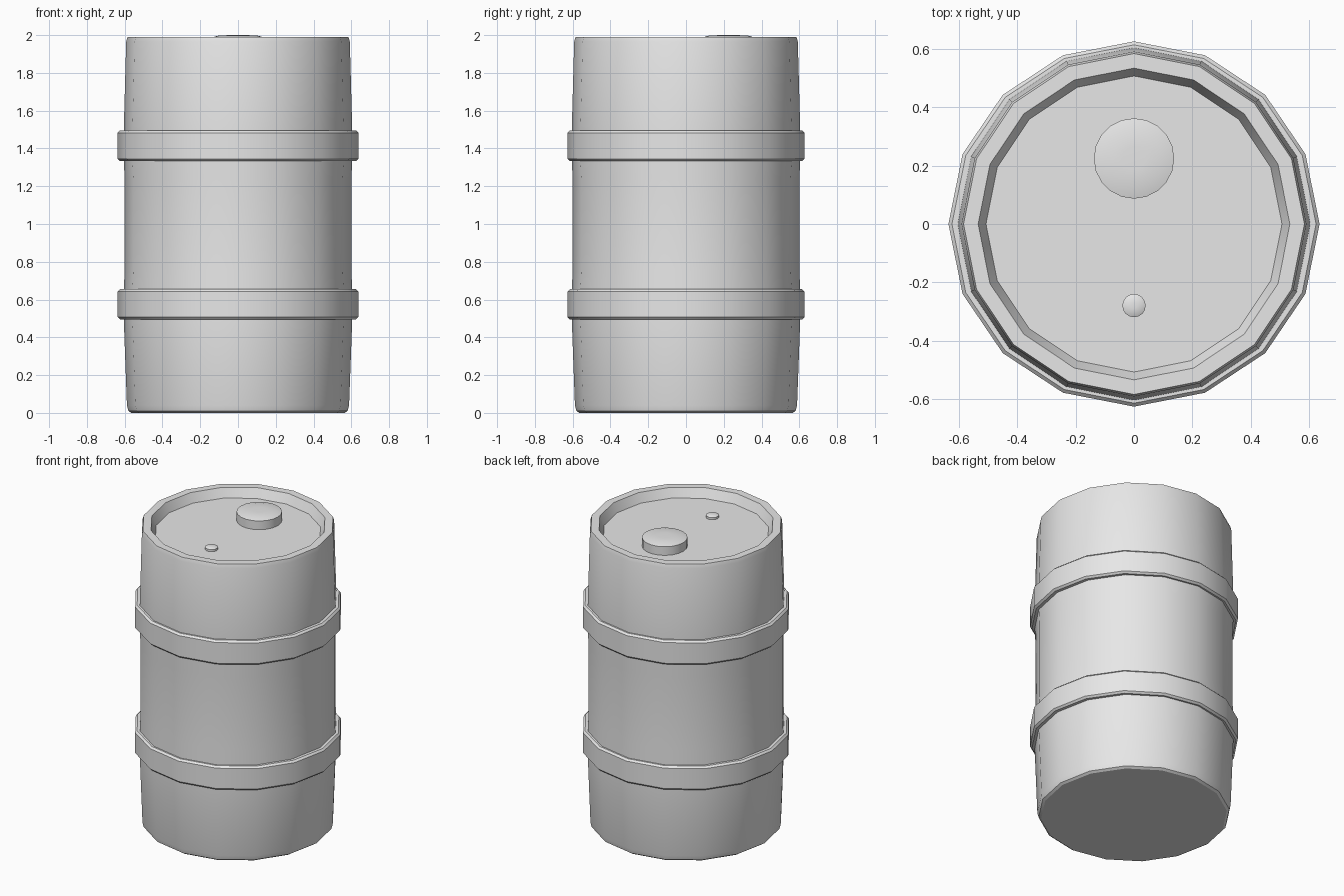
import bpy, bmesh
from math import cos, sin, pi, radians

cube = bpy.data.objects.get("Cube")
if cube:
    bpy.data.objects.remove(cube, do_unlink=True)

grey = bpy.data.materials.new("plain grey")
grey.use_nodes = True
grey.diffuse_color = (0.8, 0.8, 0.8, 1)
grey.node_tree.nodes["Principled BSDF"].inputs["Base Color"].default_value = (0.8, 0.8, 0.8, 1)


def lathe(name, profile, sides, center=(0, 0), closed=False, y_scale=1.0):
    """Spin a (radius, height) profile about a vertical axis; open ends get capped."""
    bm = bmesh.new()
    rings = []
    for r, z in profile:
        rings.append([bm.verts.new((r * cos(2 * pi * i / sides),
                                    r * sin(2 * pi * i / sides) * y_scale, z))
                      for i in range(sides)])
    pairs = list(zip(rings, rings[1:]))
    if closed:
        pairs.append((rings[-1], rings[0]))
    else:
        bm.faces.new(rings[0])
        bm.faces.new(rings[-1])
    for low, high in pairs:
        for i in range(sides):
            j = (i + 1) % sides
            bm.faces.new((low[i], low[j], high[j], high[i]))
    bmesh.ops.recalc_face_normals(bm, faces=bm.faces)
    mesh = bpy.data.meshes.new(name)
    bm.to_mesh(mesh)
    bm.free()
    mesh.materials.append(grey)
    obj = bpy.data.objects.new(name, mesh)
    obj.location = (center[0], center[1], 0)
    bpy.context.collection.objects.link(obj)
    bpy.ops.object.select_all(action='DESELECT')
    obj.select_set(True)
    bpy.context.view_layer.objects.active = obj
    bpy.ops.object.shade_smooth_by_angle(angle=radians(30))
    return obj


# Barrel shell with rounded foot, raised rim and recessed lid
lathe("barrel_body", [
    (0.565, 0), (0.58, 0.01), (0.588, 0.04), (0.605, 0.5), (0.605, 0.65),
    (0.6, 0.75), (0.6, 1.24), (0.605, 1.34), (0.605, 1.49),
    (0.592, 1.965), (0.585, 1.99), (0.535, 1.99), (0.508, 1.93)], 16)

# Two hoops around the shell
for name, low, high in (("lower_hoop", 0.495, 0.655), ("upper_hoop", 1.333, 1.495)):
    lathe(name, [(0.58, low), (0.625, low), (0.637, low + 0.012),
                 (0.637, high - 0.012), (0.625, high), (0.58, high)],
          16, closed=True, y_scale=0.984)

# Filler cap and small vent plug on the lid
lathe("filler_cap", [(0.138, 1.92), (0.138, 1.988), (0.1, 1.998), (0.04, 2.0)],
      20, center=(0, 0.225))
lathe("vent_plug", [(0.04, 1.92), (0.04, 1.944), (0.028, 1.95), (0.01, 1.952)],
      16, center=(0, -0.28))
